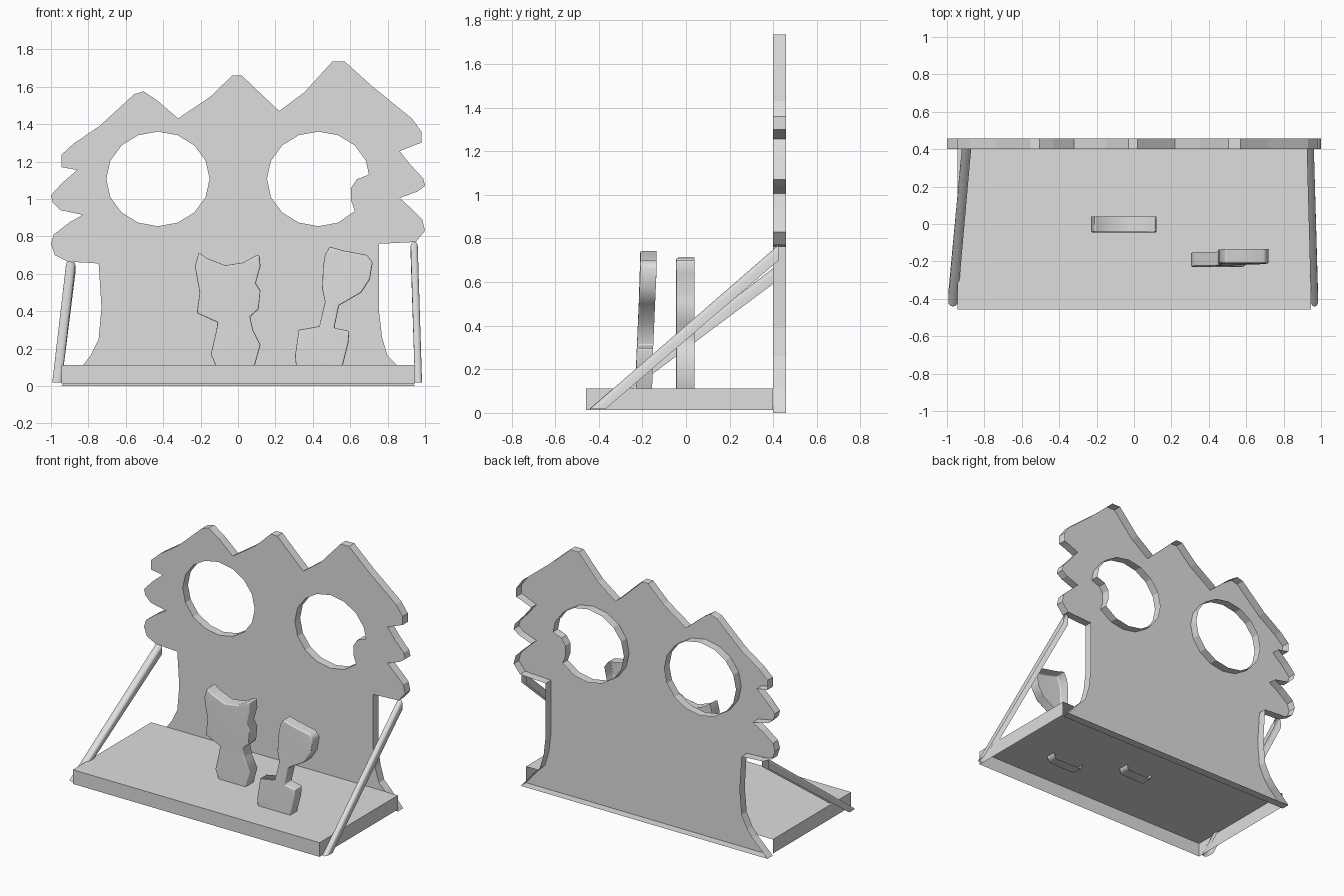
import bpy, bmesh, math

if "Cube" in bpy.data.objects:
    bpy.data.objects.remove(bpy.data.objects["Cube"])

grey = bpy.data.materials.new("plain grey")
grey.diffuse_color = (0.73, 0.73, 0.73, 1)
grey.use_nodes = True
grey.node_tree.nodes["Principled BSDF"].inputs["Base Color"].default_value = grey.diffuse_color


def finish(bm, name):
    bmesh.ops.recalc_face_normals(bm, faces=bm.faces[:])
    me = bpy.data.meshes.new(name)
    bm.to_mesh(me)
    bm.free()
    me.materials.append(grey)
    ob = bpy.data.objects.new(name, me)
    bpy.context.collection.objects.link(ob)
    return ob


def shell(name, outlines, y0, y1, lean=None, smooth=False):
    """Front plate from x-z outlines (outer first, then holes) with rim walls
    running back from y0 to y1; the back stays open."""
    bm = bmesh.new()
    lean = lean or (lambda z: 0)
    rings = [[[bm.verts.new((x, y + lean(z), z)) for x, z in o]
              for o in outlines] for y in (y0, y1)]
    edges = [bm.edges.new((a, b)) for lp in rings[0]
             for a, b in zip(lp, lp[1:] + lp[:1])]
    bmesh.ops.triangle_fill(bm, edges=edges, use_beauty=True,
                            normal=(0, -1, 0))
    for front, back in zip(*rings):
        n = len(front)
        for i in range(n):
            j = (i + 1) % n
            bm.faces.new((front[i], front[j], back[j], back[i]))
    for f in bm.faces:
        f.smooth = smooth
    return finish(bm, name)


def oval(cx, cz, rx, rz, n=16):
    return [(cx + rx * math.cos(2 * math.pi * i / n),
             cz + rz * math.sin(2 * math.pi * i / n)) for i in range(n)]


# Back board: jagged outline with two round windows, one with a bite shape
board = [(-.555, 1.56), (-.505, 1.575), (-.43, 1.525), (-.32, 1.43),
         (-.15, 1.545), (-.03, 1.66), (.02, 1.66), (.13, 1.555),
         (.22, 1.47), (.355, 1.57), (.505, 1.735), (.57, 1.735),
         (.72, 1.6), (.93, 1.43), (.98, 1.36), (.98, 1.3), (.95, 1.29),
         (.865, 1.255), (.92, 1.185), (.99, 1.11), (1, 1.07), (.96, 1.04),
         (.865, 1.005), (.93, .945), (.985, .89), (1, .83), (.95, .77),
         (.755, .76), (.755, .39), (.77, .26), (.8, .16), (.85, .11),
         (.945, 0), (-.945, 0), (-.83, .11), (-.79, .16), (-.745, .25),
         (-.73, .42), (-.745, .655), (-.91, .665), (-.98, .7), (-1, .76),
         (-.985, .81), (-.9, .875), (-.83, .915), (-.95, .94),
         (-.99, .98), (-1, 1.02), (-.94, 1.085), (-.86, 1.155),
         (-.945, 1.17), (-.945, 1.235), (-.88, 1.295), (-.74, 1.39)]
bite = [(.625, .935), (.605, .99), (.605, 1.06), (.635, 1.105), (.7, 1.13)]
window_left = oval(-.428, 1.107, .276, .253)
window_right = oval(.43, 1.107, .275, .253)[1:14] + bite
shell("back_board", [board, window_left, window_right], .4, .458)

# Base: tray open below and behind
bm = bmesh.new()
X, Y0, Y1 = .945, -.458, .4
low, top = [[bm.verts.new((x, y, z)) for x, y in
             ((-X, Y0), (X, Y0), (X, Y1), (-X, Y1))] for z in (.014, .112)]
bm.faces.new(top)
for i, j in ((0, 1), (1, 2), (3, 0)):
    bm.faces.new((low[i], low[j], top[j], top[i]))
finish(bm, "base_tray")

# Standing figures, set slightly into the tray
eared = [(-.21, .715), (-.17, .685), (-.07, .645), (.03, .66), (.1, .7),
         (.115, .7), (.12, .64), (.095, .55), (.12, .51), (.11, .41),
         (.065, .37), (.08, .3), (.12, .22), (.09, .11), (.08, .075),
         (-.11, .075), (-.12, .11), (-.145, .17), (-.115, .3),
         (-.11, .34), (-.22, .39), (-.205, .5), (-.22, .58), (-.23, .64)]
paddle = [(.49, .745), (.56, .725), (.69, .7), (.72, .66), (.705, .57),
          (.66, .5), (.54, .43), (.515, .31), (.595, .295), (.59, .23),
          (.56, .11), (.54, .075), (.33, .075), (.31, .11), (.305, .16),
          (.325, .3), (.435, .32), (.465, .45), (.45, .52), (.455, .64),
          (.465, .7)]
figures = [
    shell("eared_figure", [eared], -.045, .04, smooth=True),
    shell("paddle_figure", [paddle], -.23, -.155,
          lambda z: .02 * min(1, max(0, (z - .2) / .45)), True)]
for fig in figures:
    bev = fig.modifiers.new("soft_rim", 'BEVEL')
    bev.width = .008
    bev.segments = 2
    bev.limit_method = 'ANGLE'
    bev.angle_limit = math.radians(75)
    fig.modifiers.new("even_shading", 'WEIGHTED_NORMAL')


# Slanted side struts: rounded channels open underneath, cut flat at the ends
def strut(name, foot, head, r, n=8):
    profile = [(-1, -1)] + [(-math.cos(math.pi * i / n),
                             .3 + .7 * math.sin(math.pi * i / n))
                            for i in range(n + 1)] + [(1, -1)]
    bm = bmesh.new()
    a = [bm.verts.new((foot[0] + r * c, foot[1] - .036 * s, foot[2]))
         for c, s in profile]
    b = [bm.verts.new((head[0] + r * c, head[1], head[2] + .036 * s))
         for c, s in profile]
    for i in range(len(profile) - 1):
        bm.faces.new((a[i], a[i + 1], b[i + 1], b[i])).smooth = True
    finish(bm, name)


strut("strut_right", (.965, -.405, .018), (.942, .425, .735), .019)
strut("strut_left", (-.968, -.405, .018), (-.895, .41, .635), .025)
